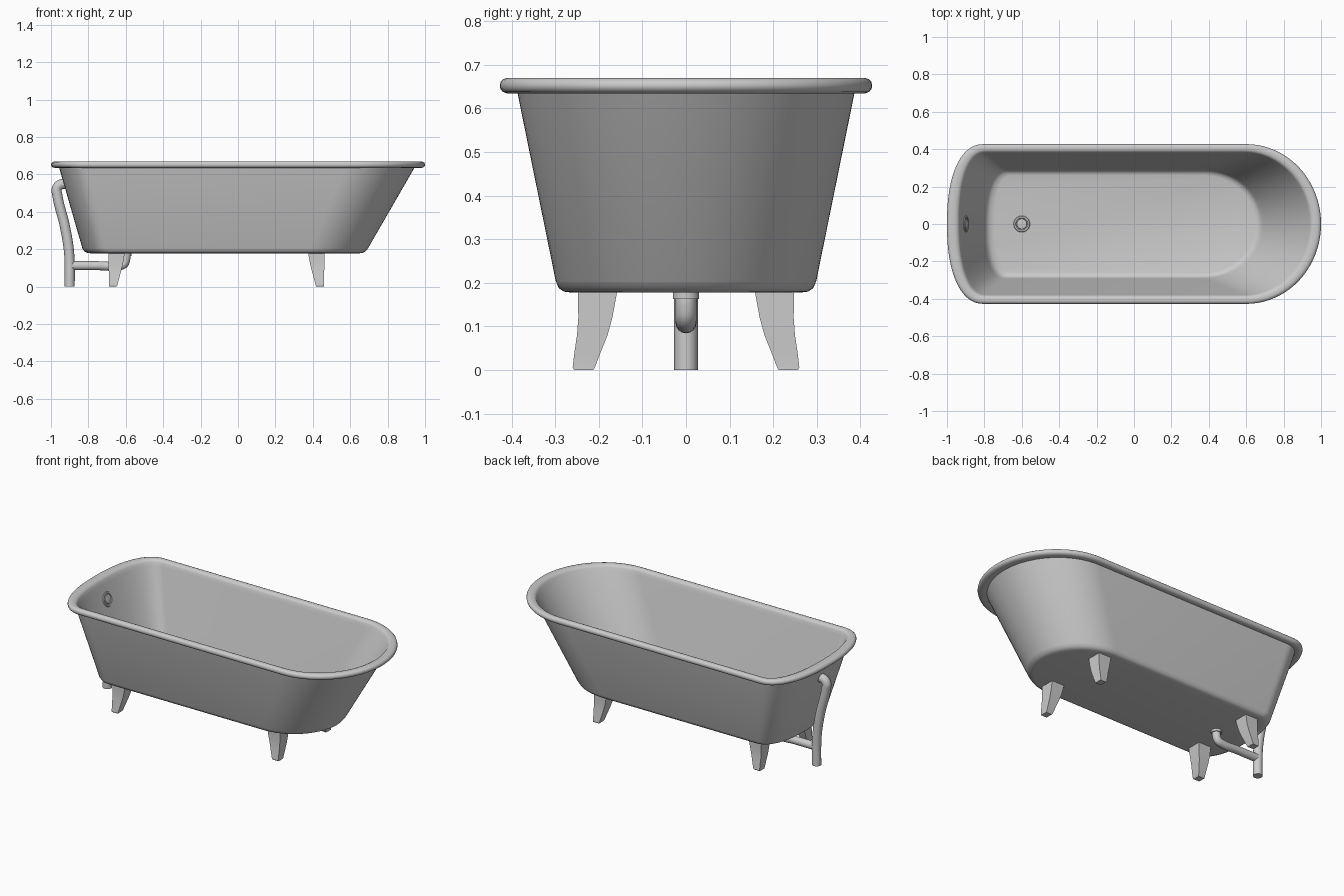
import bpy, bmesh, math
from mathutils import Vector, Matrix

if "Cube" in bpy.data.objects:
    bpy.data.objects.remove(bpy.data.objects["Cube"])


def finish(name, bm, angle=35):
    bmesh.ops.recalc_face_normals(bm, faces=bm.faces)
    me = bpy.data.meshes.new(name)
    bm.to_mesh(me)
    bm.free()
    ob = bpy.data.objects.new(name, me)
    bpy.context.collection.objects.link(ob)
    smooth(ob, angle)
    return ob


def smooth(ob, angle=35):
    bpy.ops.object.select_all(action='DESELECT')
    ob.select_set(True)
    bpy.context.view_layer.objects.active = ob
    bpy.ops.object.shade_smooth_by_angle(angle=math.radians(angle))


def loft(bm, rings):
    loops = [[bm.verts.new(p) for p in r] for r in rings]
    n = len(loops[0])
    for a, b in zip(loops, loops[1:]):
        for i in range(n):
            j = (i + 1) % n
            bm.faces.new((a[i], a[j], b[j], b[i]))
    return loops


# tub outline: squarer tap end at -x, elliptical sloping end at +x
def outline(z, xl, xr, hy, xs, xe, seg=20):
    pts = []
    for i in range(2 * seg + 1):
        t = -math.pi / 2 + math.pi * i / (2 * seg)
        pts.append((xe + (xr - xe) * max(0, math.cos(t)), hy * math.sin(t), z))
    for i in range(2 * seg + 1):
        t = math.pi / 2 - math.pi * i / (2 * seg)
        c, s = max(0, math.cos(t)), math.sin(t)
        pts.append((xs - (xs - xl) * c ** 0.87, hy * math.copysign(abs(s) ** 0.87, s), z))
    return pts


def mix(a, b, t):
    return [p + (q - p) * t for p, q in zip(a, b)]


# tub shell: outer fillet and wall, rolled rim, inner wall and floor fillet
inner_rim = (-0.935, 0.94, 0.382, -0.79, 0.59)
outer_rim = (-1.0, 1.0, 0.427, -0.80, 0.60)
levels = [
    (0.178, -0.785, 0.645, 0.265, -0.67, 0.37),
    (0.180, -0.805, 0.665, 0.280, -0.68, 0.37),
    (0.188, -0.822, 0.682, 0.292, -0.69, 0.375),
    (0.205, -0.832, 0.695, 0.299, -0.70, 0.38),
    (0.638, -0.957, 0.945, 0.387, -0.79, 0.58),
]
for t, z in [(0.60, 0.634), (0.85, 0.638), (0.97, 0.645), (1, 0.653), (0.96, 0.661),
             (0.85, 0.667), (0.65, 0.670), (0.3, 0.669), (0.1, 0.664), (0, 0.655)]:
    levels.append((z, *mix(inner_rim, outer_rim, t)))
levels += [
    (0.635, -0.926, 0.927, 0.377, -0.785, 0.58),
    (0.240, -0.802, 0.695, 0.293, -0.69, 0.38),
    (0.215, -0.790, 0.683, 0.287, -0.68, 0.375),
    (0.200, -0.773, 0.670, 0.278, -0.67, 0.37),
    (0.194, -0.745, 0.650, 0.262, -0.65, 0.36),
]
bm = bmesh.new()
loops = loft(bm, [outline(*l) for l in levels])
bm.faces.new(loops[0])
bm.faces.new(loops[-1])
finish("tub_shell", bm, 40)

# four tapering feet curving outwards
for end, x0, d in (("tap_end", -0.69, 1), ("slope_end", 0.46, -1)):
    for side, s in (("front", -1), ("back", 1)):
        bm = bmesh.new()
        rings = []
        for z, wx, yi, yo in [(0, 0.040, 0.213, 0.257), (0.006, 0.043, 0.209, 0.260),
                              (0.04, 0.053, 0.196, 0.256), (0.08, 0.065, 0.180, 0.250),
                              (0.12, 0.076, 0.169, 0.247), (0.185, 0.087, 0.157, 0.248)]:
            xo = x0 + d * (0.255 - yo) * -0.2
            rings.append([(xo, s * yi, z), (xo + d * wx, s * yi, z),
                          (xo + d * wx, s * yo, z), (xo, s * yo, z)])
        lp = loft(bm, rings)
        bm.faces.new(lp[0])
        bm.faces.new(lp[-1])
        finish(f"{side}_{end}_foot", bm, 30)


# pipes
def pipe(name, pts, r):
    cu = bpy.data.curves.new(name, 'CURVE')
    cu.dimensions = '3D'
    cu.bevel_depth = r
    cu.bevel_resolution = 6
    cu.use_fill_caps = True
    cu.resolution_u = 8
    sp = cu.splines.new('BEZIER')
    sp.bezier_points.add(len(pts) - 1)
    for bp, (x, z) in zip(sp.bezier_points, pts):
        bp.co = (x, 0, z)
        bp.handle_left_type = bp.handle_right_type = 'AUTO'
    ob = bpy.data.objects.new(name, cu)
    bpy.context.collection.objects.link(ob)
    bpy.ops.object.select_all(action='DESELECT')
    ob.select_set(True)
    bpy.context.view_layer.objects.active = ob
    bpy.ops.object.convert(target='MESH')
    smooth(bpy.context.object, 40)


pipe("overflow_pipe", [(-0.915, 0.548), (-0.948, 0.546), (-0.968, 0.525), (-0.966, 0.49),
                       (-0.925, 0.32), (-0.905, 0.20), (-0.90, 0.12), (-0.90, 0.0)], 0.027)
pipe("drain_pipe", [(-0.90, 0.112), (-0.75, 0.112), (-0.635, 0.112), (-0.61, 0.122),
                    (-0.60, 0.147), (-0.60, 0.185)], 0.024)


# turned fittings from (radius, height) profiles
def turned(name, prof, loc, tilt=0, n=32):
    m = Matrix.Translation(loc) @ Matrix.Rotation(tilt, 4, 'Y')
    bm = bmesh.new()
    lp = loft(bm, [[m @ Vector((r * math.cos(2 * math.pi * i / n),
                                r * math.sin(2 * math.pi * i / n), h))
                    for i in range(n)] for r, h in prof])
    bm.faces.new(lp[0])
    bm.faces.new(lp[-1])
    finish(name, bm)


plug = [(0.044, -0.008), (0.044, 0.002), (0.041, 0.006), (0.033, 0.006),
        (0.030, 0.002), (0.028, 0.002), (0.026, 0.007), (0.015, 0.009)]
turned("drain_plug", plug, (-0.60, 0, 0.194))
turned("overflow_cover", plug, (-0.900, 0, 0.548), math.pi / 2 - math.atan(0.314))
turned("drain_collar", [(0.03, 0.163), (0.03, 0.185)], (-0.60, 0, 0))
